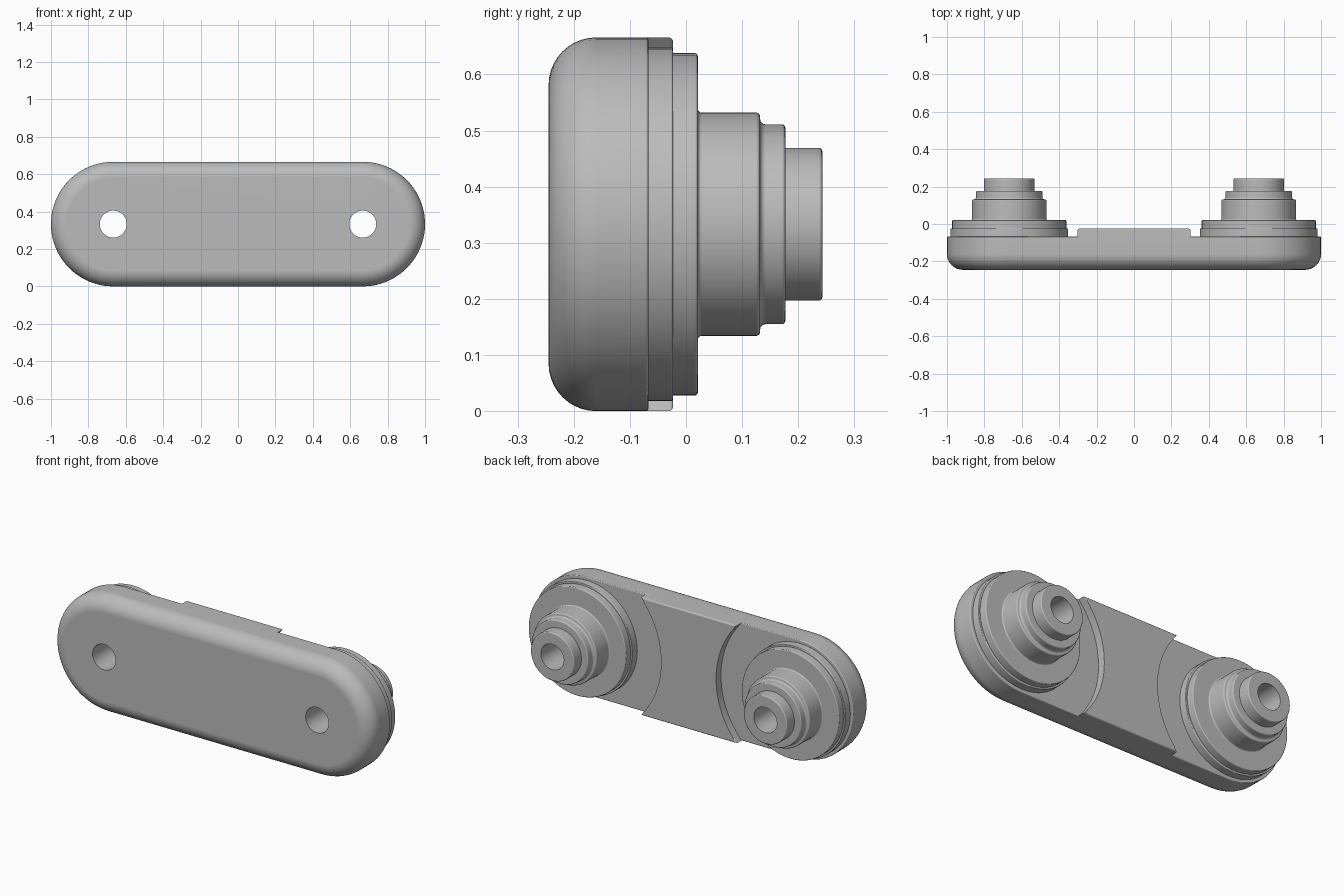
import bpy, bmesh
from math import pi, sin, cos, asin

cube = bpy.data.objects.get("Cube")
if cube:
    bpy.data.objects.remove(cube)

R = 0.333          # body end radius, also the height of the axis
CX = 0.667         # distance of each axis from the middle
HOLE = 0.072
BACK = -0.067      # rear face of the body

grey = bpy.data.materials.new("light_grey")
grey.use_nodes = True
grey.diffuse_color = (0.5, 0.5, 0.5, 1)
grey.node_tree.nodes["Principled BSDF"].inputs["Base Color"].default_value = (0.5, 0.5, 0.5, 1)


def finish(name, bm):
    bmesh.ops.recalc_face_normals(bm, faces=bm.faces)
    mesh = bpy.data.meshes.new(name)
    bm.to_mesh(mesh)
    bm.free()
    mesh.materials.append(grey)
    obj = bpy.data.objects.new(name, mesh)
    bpy.context.collection.objects.link(obj)
    return obj


def select(obj):
    bpy.ops.object.select_all(action='DESELECT')
    obj.select_set(True)
    bpy.context.view_layer.objects.active = obj


def smooth(obj):
    select(obj)
    bpy.ops.object.shade_smooth_by_angle(angle=0.6)
    mod = obj.modifiers.new("flat_faces", 'WEIGHTED_NORMAL')
    mod.keep_sharp = True


def skin(bm, rings, closed=False):
    """Join successive vertex rings with quads."""
    pairs = list(zip(rings, rings[1:]))
    if closed:
        pairs.append((rings[-1], rings[0]))
    for a, b in pairs:
        for i in range(len(a)):
            j = (i + 1) % len(a)
            bm.faces.new((a[i], a[j], b[j], b[i]))


def round_corner(r, y, size, a0, a1, n=4):
    """Profile points of a fillet centred on (r, y)."""
    return [(r + size * cos(a0 + (a1 - a0) * i / n),
             y + size * sin(a0 + (a1 - a0) * i / n)) for i in range(n + 1)]


def stadium(bm, r, y, n=40):
    ring = []
    for side, start in ((1, -pi / 2), (-1, pi / 2)):
        for i in range(n + 1):
            a = start + pi * i / n
            ring.append(bm.verts.new((side * CX + r * cos(a), y, R + r * sin(a))))
    return ring


def lathe(name, profile, cx, n=80):
    """Closed (radius, y) profile turned about the axis at x = cx."""
    bm = bmesh.new()
    rings = [[bm.verts.new((cx + r * cos(2 * pi * i / n), y, R + r * sin(2 * pi * i / n)))
              for i in range(n)] for r, y in profile]
    skin(bm, rings, closed=True)
    return finish(name, bm)


# Long body with a rounded front rim and a small rear chamfer
bm = bmesh.new()
fil = 0.085
profile = round_corner(R - fil, -0.245 + fil, fil, -pi / 2, 0, 10)
profile += round_corner(R - 0.005, BACK - 0.005, 0.005, 0, pi / 2, 3)
rings = [stadium(bm, r, y) for r, y in profile]
skin(bm, rings)
bm.faces.new(rings[0])
bm.faces.new(rings[-1])
body = finish("body", bm)

# Bolt holes through the body
for cx in (-CX, CX):
    bpy.ops.mesh.primitive_cylinder_add(vertices=80, radius=HOLE, depth=1,
                                        location=(cx, -0.2, R), rotation=(pi / 2, 0, 0))
    cutter = bpy.context.object
    cutter.hide_render = True
    cutter.data.materials.append(grey)
    mod = body.modifiers.new("hole", 'BOOLEAN')
    mod.operation = 'DIFFERENCE'
    mod.solver = 'EXACT'
    mod.object = cutter
    select(body)
    bpy.ops.object.modifier_apply(modifier=mod.name)
    bpy.data.objects.remove(cutter)
smooth(body)

# Raised middle pad with hollow ends concentric with the axes
bm = bmesh.new()
PAD_R = 0.495
half = asin(R / PAD_R)
outline = []
for side in (1, -1):
    for i in range(25):
        a = half * (2 * i / 24 - 1)
        outline.append((side * (CX - PAD_R * cos(a)), R + side * PAD_R * sin(a)))
bottom = [bm.verts.new((x, BACK - 0.02, z)) for x, z in outline]
top = [bm.verts.new((x, -0.023, z)) for x, z in outline]
skin(bm, [bottom, top])
bm.faces.new(bottom)
cap = bm.faces.new(top)
bmesh.ops.bevel(bm, geom=list(cap.edges), offset=0.008, segments=3,
                profile=0.5, affect='EDGES')
smooth(finish("middle_pad", bm))

# Stepped hubs: (outer radius, start y, end y, rim fillet, base fillet)
steps = ((0.315, BACK, -0.023, 0.004, 0),
         (0.305, -0.023, 0.021, 0.005, 0),
         (0.199, 0.021, 0.132, 0.007, 0.007),
         (0.178, 0.132, 0.177, 0.006, 0.01),
         (0.136, 0.177, 0.243, 0.006, 0))
profile = [(HOLE, BACK - 0.005), (steps[0][0], BACK - 0.005)]
for r, y0, y1, rim, base in steps:
    if base:
        profile += round_corner(r + base, y0 + base, base, -pi / 2, -pi)
    else:
        profile.append((r, y0))
    profile += round_corner(r - rim, y1 - rim, rim, 0, pi / 2)
profile.append((HOLE, steps[-1][2]))
for side, cx in (("left", CX), ("right", -CX)):
    smooth(lathe(side + "_stepped_hub", profile, cx))
